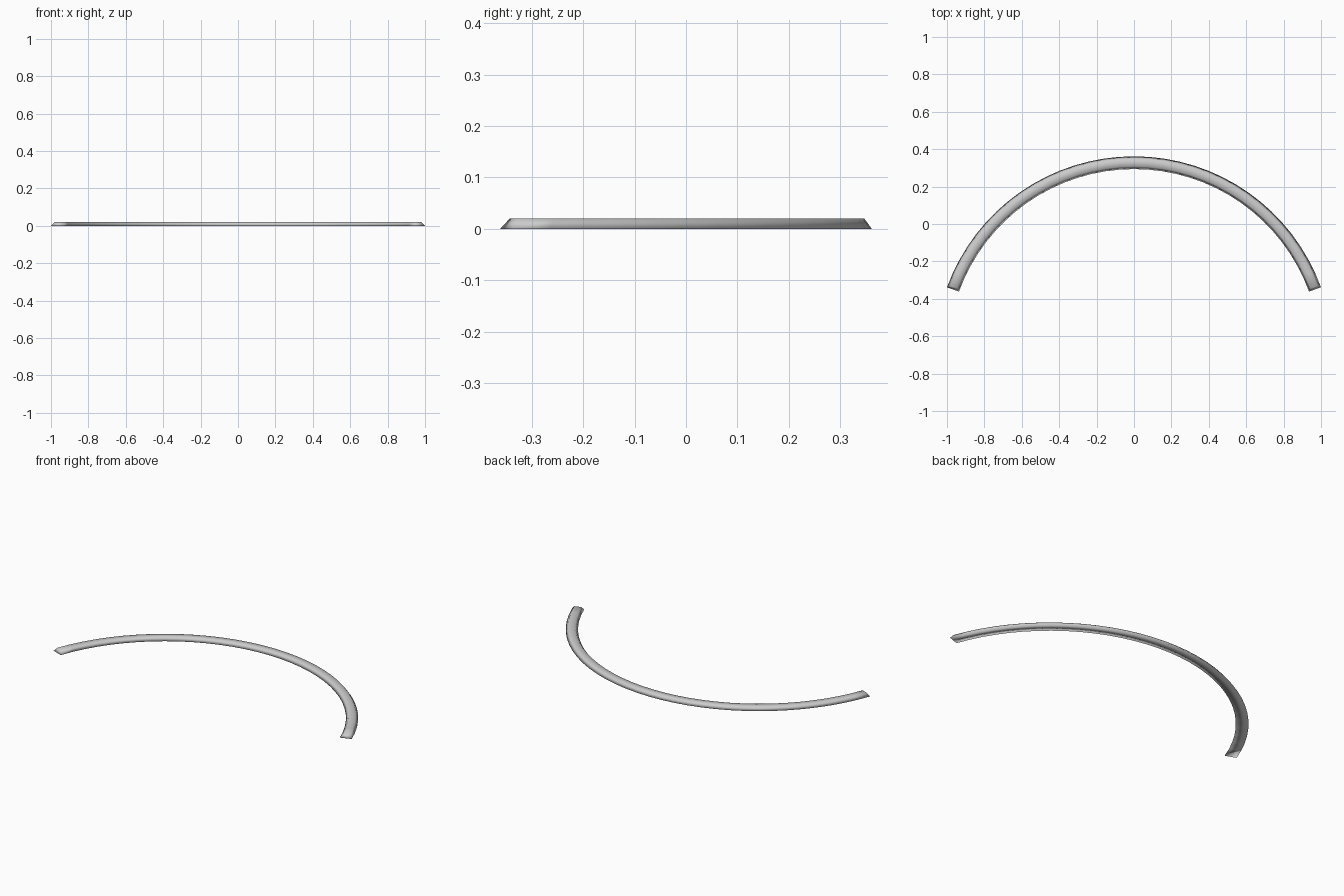
import bpy, bmesh, math

if "Cube" in bpy.data.objects:
    bpy.data.objects.remove(bpy.data.objects["Cube"])

OUTER, WIDTH, HEIGHT, INSET = 1.064, 0.068, 0.02, 0.0145
START, SEGMENTS = math.radians(20), 32
INNER = OUTER - WIDTH
CENTRE_Y = -(OUTER + INNER * math.sin(START)) / 2

# Curved strip: a flat arc with a bevelled rim along both sides and both ends
bm = bmesh.new()
rings = []
for i in range(SEGMENTS + 1):
    t = i / SEGMENTS
    ring = []
    for radius, z, inset in ((OUTER, 0, 0), (OUTER - INSET, HEIGHT, INSET),
                             (INNER + INSET, HEIGHT, INSET), (INNER, 0, 0)):
        a0 = START + inset / radius
        a = a0 + (math.pi - 2 * a0) * t
        ring.append(bm.verts.new((radius * math.cos(a),
                                  CENTRE_Y + radius * math.sin(a), z)))
    rings.append(ring)

for r, s in zip(rings, rings[1:]):
    for k in range(4):
        bm.faces.new((r[k], r[(k + 1) % 4], s[(k + 1) % 4], s[k]))
# Sloped ends
bm.faces.new(rings[0])
bm.faces.new(rings[-1])
bmesh.ops.recalc_face_normals(bm, faces=bm.faces)
for f in bm.faces:
    f.smooth = True

mesh = bpy.data.meshes.new("curved_strip")
bm.to_mesh(mesh)
bm.free()
strip = bpy.data.objects.new("curved_strip", mesh)
bpy.context.collection.objects.link(strip)
